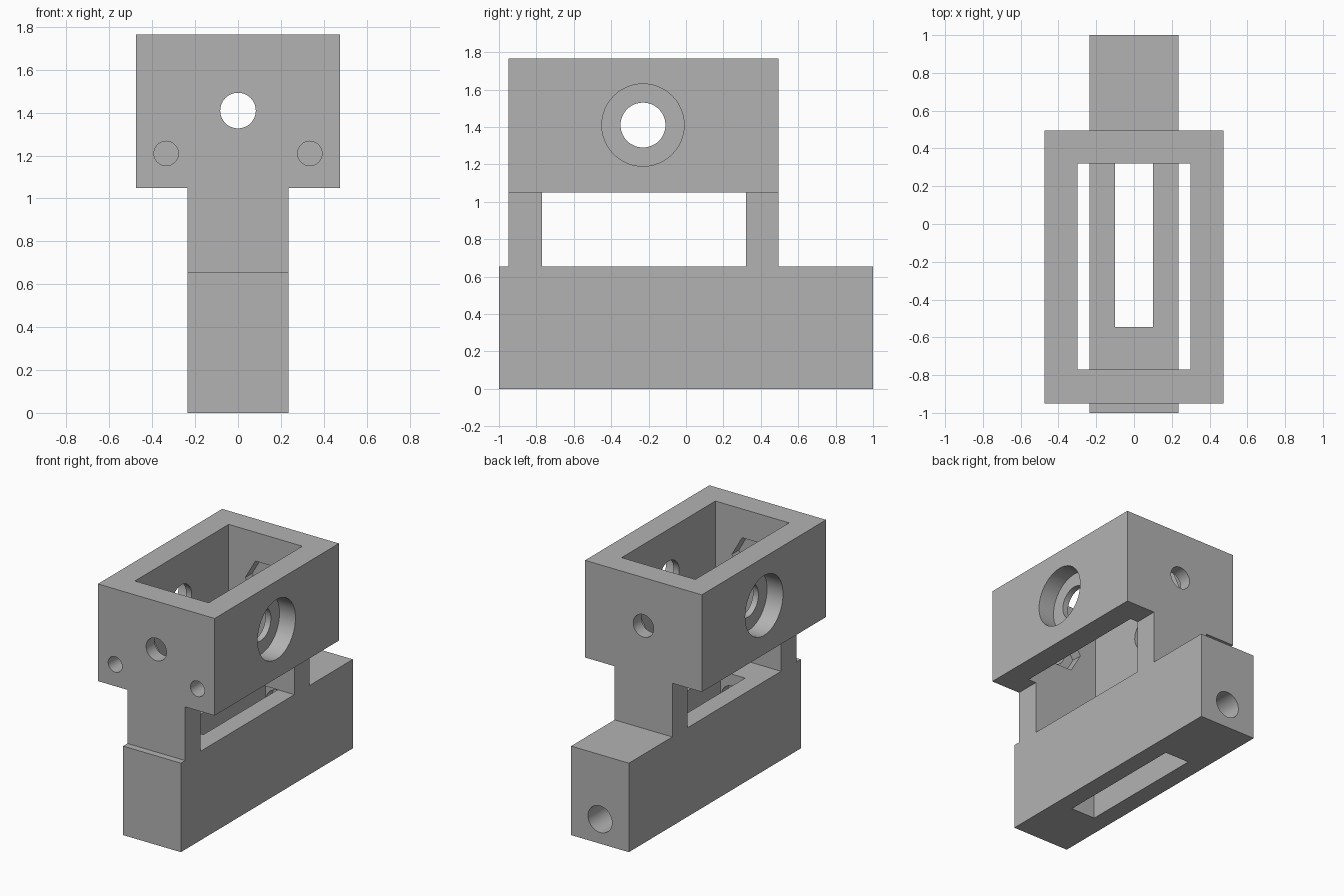
import bpy
import bmesh
import math
from mathutils import Matrix

cube = bpy.data.objects.get("Cube")
if cube:
    bpy.data.objects.remove(cube, do_unlink=True)

grey = bpy.data.materials.new("plain grey")
grey.use_nodes = True
tone = (0.45, 0.45, 0.45, 1)
grey.diffuse_color = tone
grey.node_tree.nodes["Principled BSDF"].inputs["Base Color"].default_value = tone


def finish(name, bm):
    mesh = bpy.data.meshes.new(name)
    bm.to_mesh(mesh)
    bm.free()
    mesh.materials.append(grey)
    obj = bpy.data.objects.new(name, mesh)
    bpy.context.collection.objects.link(obj)
    return obj


def box(name, x, y0, y1, z0, z1):
    """Box centred on x = 0 with half width x."""
    bm = bmesh.new()
    bmesh.ops.create_cube(bm, size=1)
    bmesh.ops.scale(bm, vec=(2 * x, y1 - y0, z1 - z0), verts=bm.verts)
    bmesh.ops.translate(bm, vec=(0, (y0 + y1) / 2, (z0 + z1) / 2), verts=bm.verts)
    return finish(name, bm)


def bore(axis, start, end, a, z, radius, sides=48):
    """Prism along x or y; a is the other horizontal position."""
    bm = bmesh.new()
    bmesh.ops.create_cone(bm, cap_ends=True, segments=sides, radius1=radius,
                          radius2=radius, depth=abs(end - start))
    mid = (start + end) / 2
    if axis == "x":
        turn, place = Matrix.Rotation(math.pi / 2, 4, "Y"), (mid, a, z)
    else:
        turn, place = Matrix.Rotation(math.pi / 2, 4, "X"), (a, mid, z)
    if sides == 6:  # corners point sideways
        turn = turn @ Matrix.Rotation(math.pi / 2, 4, "Z")
    bmesh.ops.transform(bm, matrix=Matrix.Translation(place) @ turn, verts=bm.verts)
    return finish("bore_cutter", bm)


def combine(target, tool, operation):
    mod = target.modifiers.new("join", "BOOLEAN")
    mod.operation, mod.solver, mod.object = operation, "EXACT", tool
    graph = bpy.context.evaluated_depsgraph_get()
    result = bpy.data.meshes.new_from_object(target.evaluated_get(graph))
    target.modifiers.clear()
    target.data = result
    bpy.data.objects.remove(tool, do_unlink=True)


def cut(target, tool):
    combine(target, tool, "DIFFERENCE")


FRONT, BACK = -0.95, 0.495          # outer ends of the upper frame
IN_FRONT, IN_BACK = -0.77, 0.32     # its inner ends
LOW, MID, TOP = 0.655, 1.05, 1.765
HOLE_Z = 1.41

# Base, neck and upper frame joined in one block
body = box("slotted_bracket", 0.235, -1, 1, 0, LOW)
neck = box("neck", 0.235, FRONT, BACK, LOW - 0.1, MID + 0.1)
combine(body, neck, "UNION")
combine(body, box("upper_frame", 0.475, FRONT, BACK, MID, TOP), "UNION")

# Window under the frame and the well through it
cut(body, box("well_cutter", 0.3, IN_FRONT, IN_BACK, LOW, TOP + 0.1))

# Slot through the base, running on under the back post
cut(body, box("slot_cutter", 0.1, -0.545, 0.46, -0.1, LOW))

# Stepped holes in the side walls
cut(body, bore("x", -0.6, 0.6, -0.23, HOLE_Z, 0.12))
for s in (-1, 1):
    cut(body, bore("x", s * 0.345, s * 0.6, -0.23, HOLE_Z, 0.22))

# End holes with hexagonal nut pockets inside
cut(body, bore("y", -1.1, 0.7, 0, HOLE_Z, 0.083))
cut(body, bore("y", IN_FRONT - 0.08, IN_FRONT + 0.1, 0, HOLE_Z, 0.165, 6))
cut(body, bore("y", IN_BACK - 0.1, IN_BACK + 0.08, 0, HOLE_Z, 0.165, 6))

# Blind screw holes in the front
for s in (-1, 1):
    cut(body, bore("y", FRONT - 0.1, FRONT + 0.17, s * 0.335, 1.21, 0.057))

# Rod hole in the back of the base, and shallow seats inside the slot
cut(body, bore("y", 0.4, 1.1, 0, 0.18, 0.098))
cut(body, bore("y", -0.62, 0.53, 0, 0.475, 0.095))

# Smooth bores with crisp edges
bpy.ops.object.select_all(action="DESELECT")
body.select_set(True)
bpy.context.view_layer.objects.active = body
bpy.ops.object.shade_smooth_by_angle(angle=math.radians(30))
